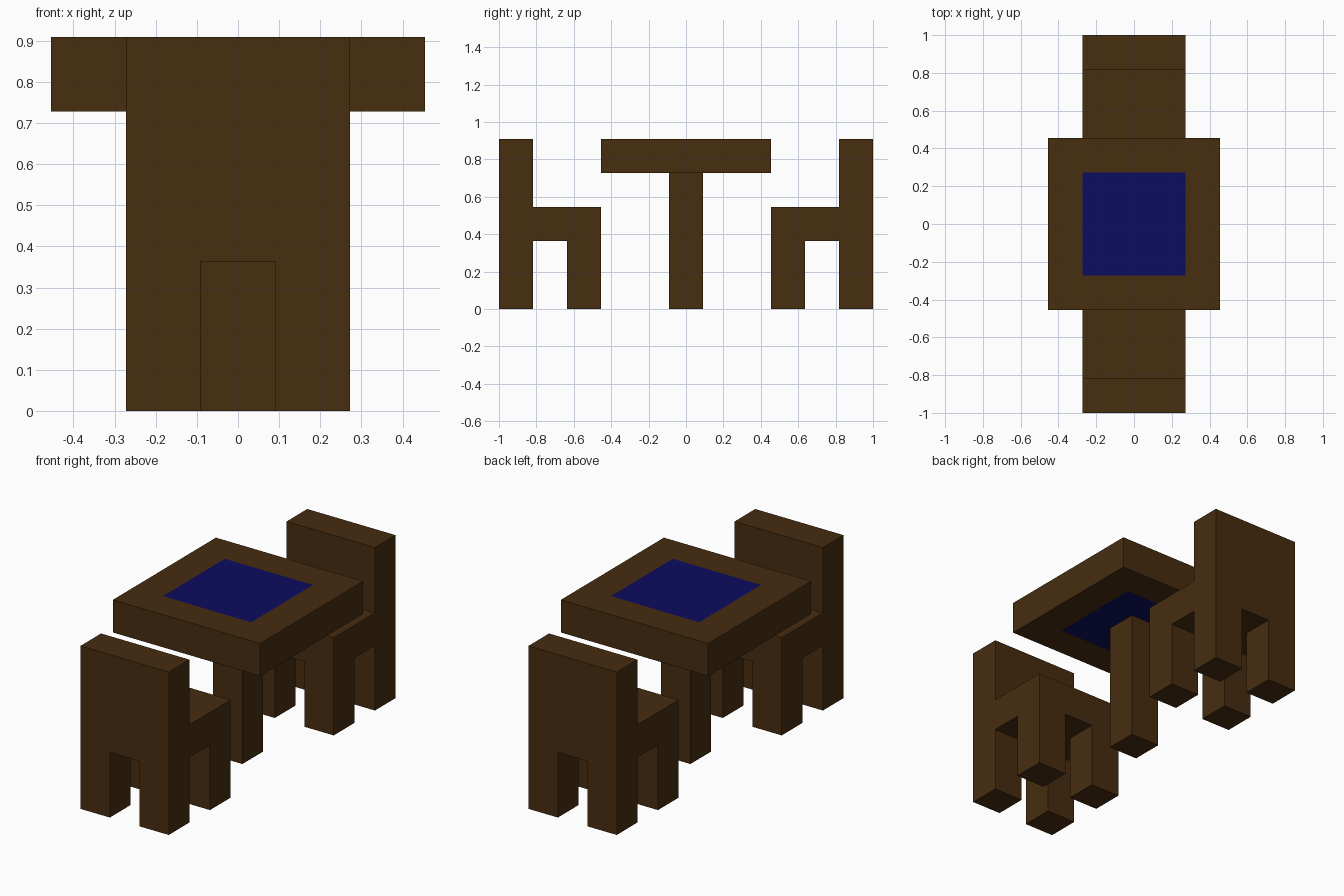
import bpy, bmesh
from mathutils import Vector

if "Cube" in bpy.data.objects:
    bpy.data.objects.remove(bpy.data.objects["Cube"])

U = 2 / 11  # one block of the model's grid


def material(name, rgb):
    m = bpy.data.materials.new(name)
    m.diffuse_color = (*rgb, 1)
    m.use_nodes = True
    m.node_tree.nodes["Principled BSDF"].inputs["Base Color"].default_value = m.diffuse_color
    return m


WOOD = material("dark_wood", (0.063, 0.026, 0.005))
BLUE = material("deep_blue", (0.0038, 0.0038, 0.117))


def box(name, lo, hi, cuts=(), rule=None):
    """Box between two corners given in grid blocks, optionally cut in x and y."""
    lo, hi = Vector(lo) * U, Vector(hi) * U
    bm = bmesh.new()
    bmesh.ops.create_cube(bm, size=1)
    for v in bm.verts:
        v.co = Vector([(lo[i] + hi[i]) / 2 + v.co[i] * (hi[i] - lo[i]) for i in range(3)])
    for c in cuts:
        for axis in (Vector((1, 0, 0)), Vector((0, 1, 0))):
            bmesh.ops.bisect_plane(bm, geom=bm.verts[:] + bm.edges[:] + bm.faces[:],
                                   plane_co=axis * c * U, plane_no=axis)
    if rule:
        for f in bm.faces:
            f.material_index = int(rule(f.calc_center_median() / U))
    bmesh.ops.recalc_face_normals(bm, faces=bm.faces[:])
    mesh = bpy.data.meshes.new(name)
    bm.to_mesh(mesh)
    bm.free()
    mesh.materials.append(WOOD)
    if rule:
        mesh.materials.append(BLUE)
    obj = bpy.data.objects.new(name, mesh)
    bpy.context.collection.objects.link(obj)
    return obj


# Table: central leg and a top whose middle 3x3 blocks are blue above and below
box("table_leg", (-0.5, -0.5, 0), (0.5, 0.5, 4))
box("table_top", (-2.5, -2.5, 4), (2.5, 2.5, 5), cuts=(-1.5, 1.5),
    rule=lambda c: abs(c.x) < 1.5 and abs(c.y) < 1.5)


# Chairs: mirrored on either side of the table
def chair(label, side):
    def part(name, x0, x1, y0, y1, z0, z1):
        ya, yb = sorted((side * y0, side * y1))
        box(f"{label}_{name}", (x0, ya, z0), (x1, yb, z1))

    part("seat", -1.5, 1.5, 2.5, 4.5, 2, 3)
    part("backrest", -1.5, 1.5, 4.5, 5.5, 2, 5)
    for name, x in (("left", -1.5), ("right", 0.5)):
        part(f"{name}_inner_leg", x, x + 1, 2.5, 3.5, 0, 2)
        part(f"{name}_outer_leg", x, x + 1, 4.5, 5.5, 0, 2)


chair("front_chair", -1)
chair("back_chair", 1)
